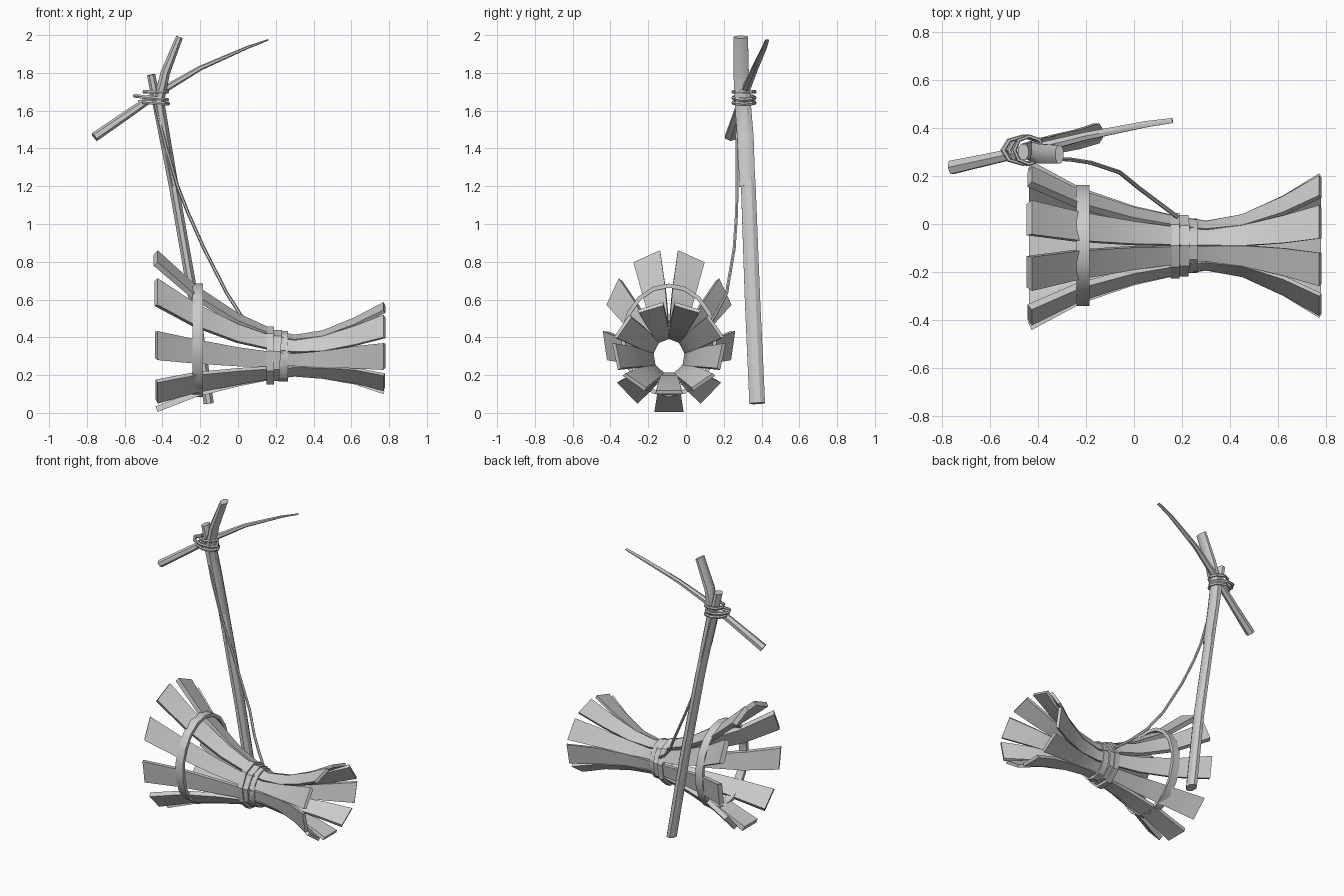
import bpy, math
from mathutils import Vector

if "Cube" in bpy.data.objects:
    bpy.data.objects.remove(bpy.data.objects["Cube"])

CY = -0.09   # y of the trap axis


def loft(name, rings, closed=False):
    """Skin a list of equal-sized point rings; cap the ends unless closed."""
    n, m = len(rings[0]), len(rings)
    verts = [p for r in rings for p in r]
    faces = []
    for i in range(m if closed else m - 1):
        j = (i + 1) % m
        for k in range(n):
            l = (k + 1) % n
            faces.append((i * n + k, i * n + l, j * n + l, j * n + k))
    if not closed:
        faces.append(tuple(range(n))[::-1])
        faces.append(tuple((m - 1) * n + k for k in range(n)))
    me = bpy.data.meshes.new(name)
    me.from_pydata([tuple(v) for v in verts], [], faces)
    ob = bpy.data.objects.new(name, me)
    bpy.context.collection.objects.link(ob)
    bpy.ops.object.select_all(action='DESELECT')
    ob.select_set(True)
    bpy.context.view_layer.objects.active = ob
    bpy.ops.object.mode_set(mode='EDIT')
    bpy.ops.mesh.select_all(action='SELECT')
    bpy.ops.mesh.normals_make_consistent(inside=False)
    bpy.ops.object.mode_set(mode='OBJECT')
    bpy.ops.object.shade_smooth_by_angle(angle=math.radians(30))
    return ob


def stick(name, pts, sizes, sides):
    """Tapered stick along pts; sizes are (half width in y, half width across)."""
    pts = [Vector(p) for p in pts]
    rings = []
    for i, p in enumerate(pts):
        t = (pts[min(i + 1, len(pts) - 1)] - pts[max(i - 1, 0)]).normalized()
        u = (Vector((0, 1, 0)) - t * t.y).normalized()
        v = t.cross(u)
        a, b = sizes[i]
        rings.append([p + u * a * math.cos(q) + v * b * math.sin(q)
                      for q in (math.tau * (k + .5) / sides for k in range(sides))])
    return loft(name, rings)


def band(name, x0, x1, cz, ry, rz, th, sides, tilt=0.0):
    """Flat elliptical hoop around the trap axis."""
    rings = []
    for k in range(sides):
        a = math.tau * k / sides + math.pi / 2
        c, s = math.cos(a), math.sin(a)
        dx = tilt * s
        rings.append([Vector((x + dx, CY + (ry - d) * c, cz + (rz - d) * s))
                      for x, d in ((x0, 0), (x1, 0), (x1, th), (x0, th))])
    return loft(name, rings, True)


# Flared staves: x, centre z, y radius, z radius, width, thickness
profile = [(-.425, .43, .345, .425, .155, .032),
           (-.22, .375, .235, .29, .130, .03),
           (0, .33, .16, .19, .102, .028),
           (.2, .305, .115, .125, .075, .024),
           (.3, .30, .10, .108, .068, .022),
           (.45, .305, .125, .125, .09, .02),
           (.62, .325, .20, .175, .12, .02),
           (.77, .34, .29, .24, .145, .02)]
for n in range(9):
    a = math.radians(270 + 40 * n)
    mids = [Vector((x, CY + ry * math.cos(a), cz + rz * math.sin(a)))
            for x, cz, ry, rz, w, th in profile]
    rings = []
    for i, (x, cz, ry, rz, w, th) in enumerate(profile):
        side = Vector((0, -ry * math.sin(a), rz * math.cos(a))).normalized()
        run = (mids[min(i + 1, 7)] - mids[max(i - 1, 0)]).normalized()
        inward = run.cross(side).normalized()
        if inward.dot(Vector((0, CY, cz)) - Vector((0, mids[i].y, mids[i].z))) < 0:
            inward.negate()
        h, d = side * w / 2, inward * th
        rings.append([mids[i] - h, mids[i] + h, mids[i] + h * .92 + d, mids[i] - h * .92 + d])
    loft("stave_%d" % (n + 1), rings)

# Hoop and neck bindings
band("wide_hoop", -.24, -.185, .385, .255, .30, .022, 18)
band("neck_band_left", .152, .19, .30, .138, .158, .03, 9)
band("neck_band_middle", .185, .225, .30, .13, .14, .03, 9, .008)
band("neck_band_right", .215, .265, .30, .113, .133, .03, 12)

# Leaning pole
stick("pole", [(-.155, .377, .05), (-.235, .352, .6), (-.34, .33, 1.2), (-.46, .30, 1.79)],
      [(.045, .029), (.044, .029), (.042, .028), (.036, .024)], 8)

# Bent stick lashed to the pole
stick("bent_stick", [(-.335, .325, 1.2), (-.385, .315, 1.45), (-.42, .30, 1.65),
                     (-.385, .292, 1.8), (-.31, .29, 1.99)],
      [(.045, .022), (.047, .03), (.046, .032), (.044, .027), (.041, .02)], 8)

# Tapered cross branch
stick("cross_branch", [(-.76, .235, 1.46), (-.6, .27, 1.57), (-.42, .31, 1.695),
                       (-.2, .365, 1.825), (.05, .415, 1.935), (.16, .43, 1.975)],
      [(.032, .025), (.027, .023), (.024, .02), (.019, .013), (.015, .008), (.012, .004)], 6)

# Lashing turns
for n, (x, z, rx, tilt) in enumerate([(-.445, 1.642, .075, 4), (-.46, 1.668, .085, 7),
                                      (-.435, 1.7, .062, 0)]):
    bpy.ops.mesh.primitive_torus_add(major_segments=8, minor_segments=6, major_radius=1,
                                     minor_radius=.14, location=(x, .307, z),
                                     rotation=(0, math.radians(tilt), 0))
    ob = bpy.context.object
    ob.name = "lashing_%d" % (n + 1)
    ob.scale = (rx, .058, .08)

# Hanging cord from the lashing to the neck
cord = [(-.44, .275, 1.64), (-.385, .27, 1.42), (-.32, .27, 1.2), (-.265, .268, 1.06),
        (-.18, .255, .87), (-.06, .215, .635), (.02, .15, .51), (.1, .09, .43), (.18, .03, .37)]
stick("cord", cord, [(.009, .009)] * len(cord), 6)
